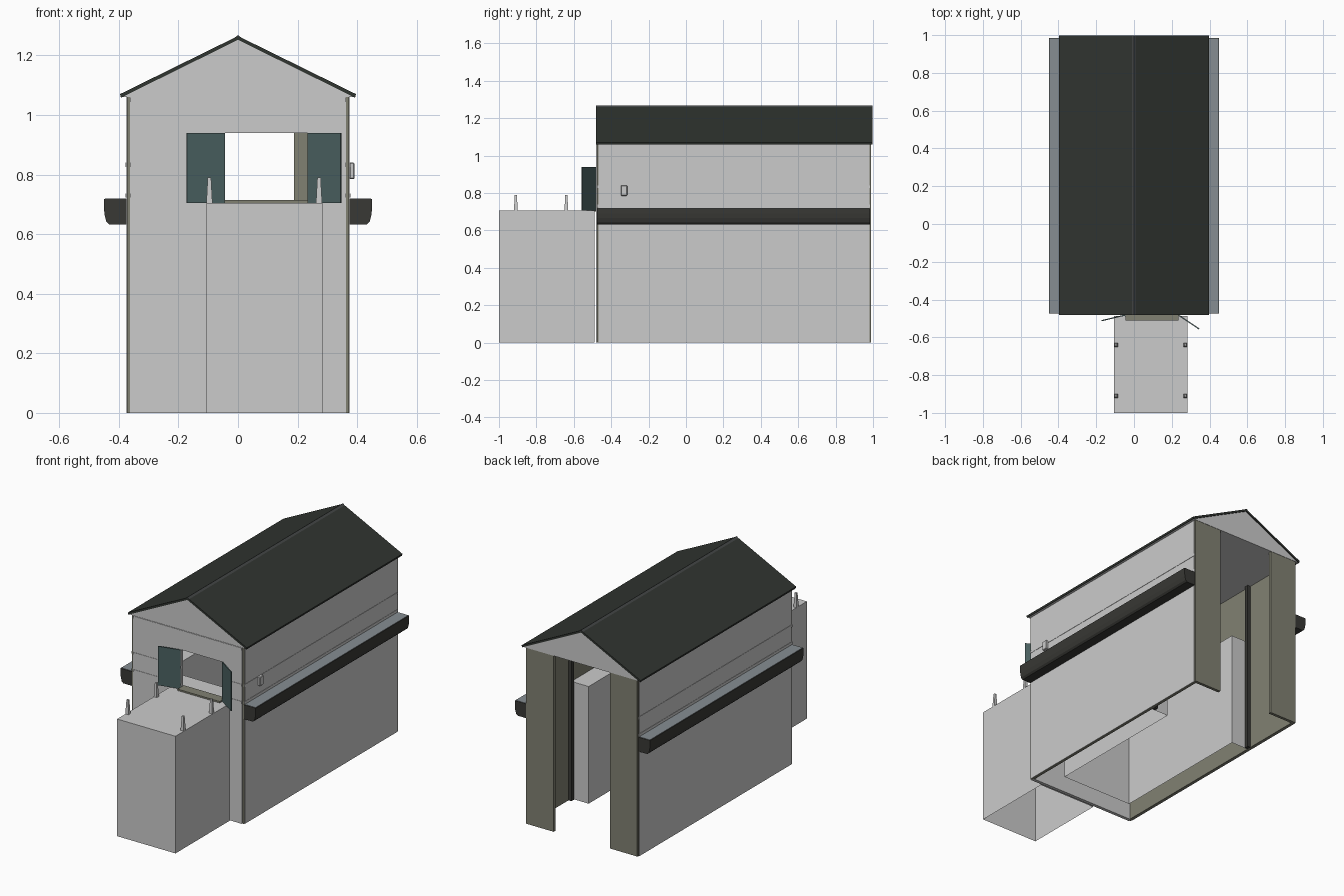
import bpy, bmesh, math
from mathutils import Matrix, Vector

if "Cube" in bpy.data.objects:
    bpy.data.objects.remove(bpy.data.objects["Cube"])


def material(name, r, g, b):
    m = bpy.data.materials.new(name)
    m.diffuse_color = (r, g, b, 1)
    m.use_nodes = True
    m.node_tree.nodes["Principled BSDF"].inputs["Base Color"].default_value = m.diffuse_color
    return m


TAN = material("tan_plaster", 0.22, 0.22, 0.17)
SLATE = material("dark_slate", 0.03, 0.035, 0.03)
RIDGE = material("ridge_grey", 0.06, 0.065, 0.065)
DARK = material("dark_metal", 0.04, 0.04, 0.035)
TEAL = material("teal_paint", 0.07, 0.12, 0.12)
LEDGE = material("blue_grey", 0.24, 0.27, 0.29)


def finish(name, bm, mat=None):
    bmesh.ops.recalc_face_normals(bm, faces=bm.faces)
    me = bpy.data.meshes.new(name)
    bm.to_mesh(me)
    bm.free()
    ob = bpy.data.objects.new(name, me)
    bpy.context.collection.objects.link(ob)
    if mat:
        me.materials.append(mat)
    return ob


def box(name, xs, ys, zs, mat=None, bevel=0):
    lo, hi = [Vector(map(f, (xs, ys, zs))) for f in (min, max)]
    bm = bmesh.new()
    bmesh.ops.create_cube(bm, size=1)
    for v in bm.verts:
        v.co = Vector([(lo[i] + hi[i]) / 2 + v.co[i] * (hi[i] - lo[i]) for i in range(3)])
    ob = finish(name, bm, mat)
    if bevel:
        mod = ob.modifiers.new("bevel", 'BEVEL')
        mod.width, mod.segments = bevel, 1
    return ob


def extrude(name, pts, a, b, axis='y', mat=None, open_bottom=False):
    # profile (x,z) swept along y, or plan (x,y) swept along z
    bm = bmesh.new()
    place = (lambda p, t: (p[0], t, p[1])) if axis == 'y' else (lambda p, t: (p[0], p[1], t))
    first = [bm.verts.new(place(p, a)) for p in pts]
    last = [bm.verts.new(place(p, b)) for p in pts]
    if not open_bottom:
        bm.faces.new(first)
    bm.faces.new(last)
    for i in range(len(pts)):
        j = (i + 1) % len(pts)
        bm.faces.new((first[i], first[j], last[j], last[i]))
    return finish(name, bm, mat)


EAVE, FLOOR = 1.06, 0.705
DX0, DX1, DTOP = -0.045, 0.235, 0.94

for s, side in ((-1, "left"), (1, "right")):
    # side walls with tan core and grey siding
    box(side + "_wall", (s * .355, s * .372), (-.475, .988), (0, EAVE), TAN)
    box(side + "_siding", (s * .372, s * .375), (-.468, .98), (0, EAVE))
    box(side + "_back_panel", (s * .188, s * .368), (.972, .99), (0, EAVE), TAN)
    box(side + "_inner_post", (s * .335, s * .356), (.585, .61), (0, EAVE), DARK)

    # horizontal bands on sides
    for k, z in enumerate((.723, .826)):
        box(f"{side}_band_{k}", (s * .374, s * .377), (-.475, .985), (z, z + .014))

    # long side trough with rounded belly and pale top
    prof = [(.374, .632), (.432, .632), (.442, .642), (.448, .665), (.45, .69),
            (.45, .718), (.374, .718)]
    extrude(side + "_trough", [(s * x, z) for x, z in prof], -.475, .985, mat=DARK)
    box(side + "_trough_top", (s * .376, s * .447), (-.472, .982), (.716, .72), LEDGE)

    # roof slope
    roof = [(0, 1.252), (s * .393, 1.058), (s * .396, 1.07), (0, 1.265)]
    extrude(side + "_roof", roof, -.482, .998, mat=SLATE)

# front wall pieces around the doorway
FY = (-.48, -.46)
box("front_wall_left", (-.362, DX0), FY, (0, EAVE))
box("front_wall_right", (DX1, .362), FY, (0, EAVE))
box("front_wall_lower", (DX0, DX1), FY, (0, FLOOR))
box("front_wall_upper", (DX0, DX1), FY, (DTOP, EAVE))
for k, z in enumerate((.723, .826)):
    box(f"front_band_left_{k}", (-.362, DX0), (-.482, -.479), (z, z + .014))
    box(f"front_band_right_{k}", (DX1, .362), (-.482, -.479), (z, z + .014))
box("front_band_top", (-.362, .362), (-.482, -.479), (1.044, 1.058))
box("door_sill", (DX0, DX1), (-.51, -.45), (.7, .714), TAN)

# gable and ceiling body, ridge cap
extrude("gable_loft", [(-.388, EAVE), (.388, EAVE), (0, 1.253)], -.478, .992)
extrude("ridge_cap", [(-.012, 1.259), (.012, 1.259), (0, 1.268)], -.482, .998, mat=RIDGE)

# two door leaves swung outwards
for name, hinge, tip in (("left_door", (DX0, -.482), (-.172, -.512)),
                         ("right_door", (DX1, -.482), (.345, -.556))):
    h, t = Vector(hinge), Vector(tip)
    d = (t - h).normalized() * .003
    n = Vector((-d.y, d.x))
    extrude(name, [h + n, t + n, t - n, h - n], FLOOR, DTOP, axis='z', mat=TEAL)

# u-shaped inner gallery, open underneath
plan = [(-.355, -.46), (.355, -.46), (.355, .583), (.24, .583), (.24, -.33),
        (-.24, -.33), (-.24, .583), (-.355, .583)]
extrude("inner_gallery", plan, 0, FLOOR, axis='z', open_bottom=True)

# front landing block, open underneath
extrude("front_landing", [(-.105, -1), (.284, -1), (.284, -.488), (-.105, -.488)],
        0, FLOOR, axis='z', open_bottom=True)

# tapered landing posts
for x in (-.096, .272):
    for y in (-.91, -.64):
        bm = bmesh.new()
        bmesh.ops.create_cone(bm, cap_ends=True, segments=4, radius1=.0145, radius2=.008,
                              depth=.085, matrix=Matrix.Translation((x, y, .7475))
                              @ Matrix.Rotation(math.pi / 4, 4, 'Z'))
        finish("landing_post", bm)

# small box fixed to the right wall
box("wall_box", (.374, .391), (-.348, -.314), (.785, .84), bevel=.003)
